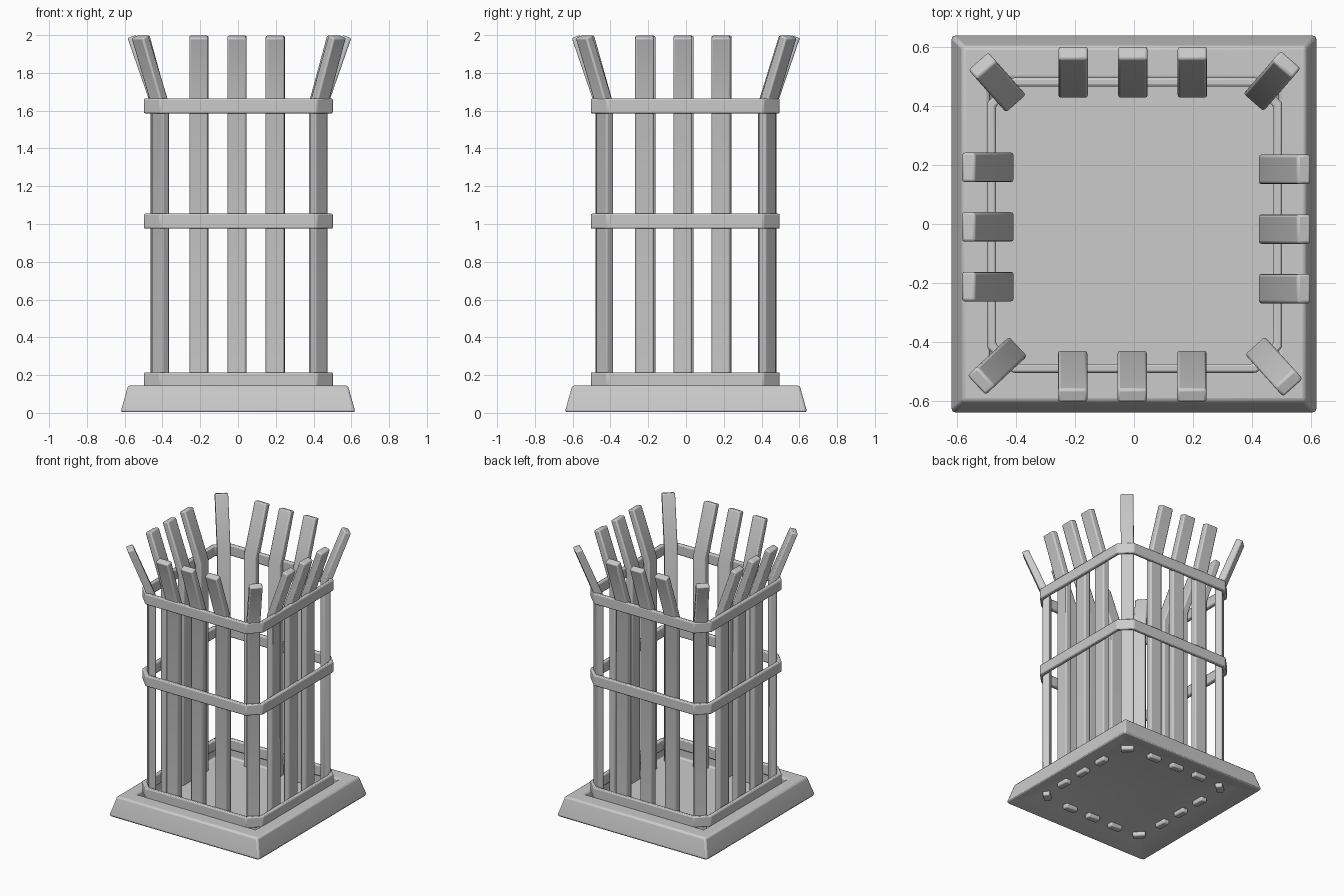
import bpy, bmesh
from math import radians, cos, sin

if "Cube" in bpy.data.objects:
    bpy.data.objects.remove(bpy.data.objects["Cube"])


def finish(name, bm, bevel, angle=35):
    """Turn a bmesh into a named object with softened edges."""
    bmesh.ops.recalc_face_normals(bm, faces=bm.faces[:])
    me = bpy.data.meshes.new(name)
    bm.to_mesh(me)
    bm.free()
    ob = bpy.data.objects.new(name, me)
    bpy.context.collection.objects.link(ob)
    mod = ob.modifiers.new("soft_edges", 'BEVEL')
    mod.width = bevel
    mod.segments = 2
    mod.limit_method = 'ANGLE'
    mod.angle_limit = radians(25)
    bpy.ops.object.select_all(action='DESELECT')
    ob.select_set(True)
    bpy.context.view_layer.objects.active = ob
    bpy.ops.object.shade_smooth_by_angle(angle=radians(angle))
    return ob


def bridge(bm, a, b):
    for i in range(len(a)):
        j = (i + 1) % len(a)
        bm.faces.new((a[i], a[j], b[j], b[i]))


def base():
    # Rectangular sections: underside recess, sloped outside, rim, sunken floor
    sections = [(0.50, 0.50, 0.05), (0.62, 0.64, 0.0), (0.617, 0.637, 0.02),
                (0.582, 0.602, 0.145), (0.49, 0.49, 0.145), (0.49, 0.49, 0.065)]
    bm = bmesh.new()
    loops = [[bm.verts.new((sx * hx, sy * hy, z))
              for sx, sy in ((-1, -1), (1, -1), (1, 1), (-1, 1))]
             for hx, hy, z in sections]
    for a, b in zip(loops, loops[1:]):
        bridge(bm, a, b)
    bm.faces.new(loops[0])
    bm.faces.new(loops[-1])
    finish("base", bm, 0.012)


def octagon(h, c):
    k = h - c
    return [(k, -h), (h, -k), (h, k), (k, h), (-k, h), (-h, k), (-h, -k), (-k, -h)]


def band(name, z0, z1):
    # Square hoop with chamfered corners
    outer, inner = octagon(0.5, 0.085), octagon(0.47, 0.068)
    bm = bmesh.new()
    loops = [[bm.verts.new((x + 0.002, y - 0.004, z)) for x, y in pts]
             for pts, z in ((outer, z0), (outer, z1), (inner, z1), (inner, z0))]
    for i in range(4):
        bridge(bm, loops[i], loops[(i + 1) % 4])
    finish(name, bm, 0.008)


def slat(name, x, y, angle, width, flare):
    # Side profile (outward, up), extruded sideways; x, y is the inner face
    t = 0.05
    profile = [(0, 0.02), (t, 0.02), (t, 1.62), (t + flare, 1.985),
               (flare + 0.004, 2.0), (0, 1.64)]
    ca, sa = cos(radians(angle)), sin(radians(angle))
    bm = bmesh.new()
    sides = [[bm.verts.new((x + r * ca - w * sa, y + r * sa + w * ca, z))
              for r, z in profile] for w in (-width / 2, width / 2)]
    bridge(bm, *sides)
    for s in sides:
        bm.faces.new(s)
    finish(name, bm, 0.009)


base()
for name, z0, z1 in (("lower_band", 0.135, 0.215), ("middle_band", 0.975, 1.055),
                     ("upper_band", 1.585, 1.665)):
    band(name, z0, z1)

# Three slats on each side
for i, s in enumerate((-0.202, 0, 0.202), 1):
    slat(f"front_slat_{i}", s - 0.006, -0.43, -90, 0.1, 0.125)
    slat(f"back_slat_{i}", s - 0.004, 0.428, 90, 0.1, 0.125)
    slat(f"right_slat_{i}", 0.423, s - 0.017, 0, 0.1, 0.127)
    slat(f"left_slat_{i}", -0.408, s - 0.01, 180, 0.1, 0.127)

# Corner slats
for name, x, y, a in (("back_left", -0.40, 0.408, 131.5), ("back_right", 0.405, 0.412, 49),
                      ("front_left", -0.393, -0.415, 223), ("front_right", 0.41, -0.412, 312)):
    slat(f"{name}_corner_slat", x, y, a, 0.09, 0.145)
